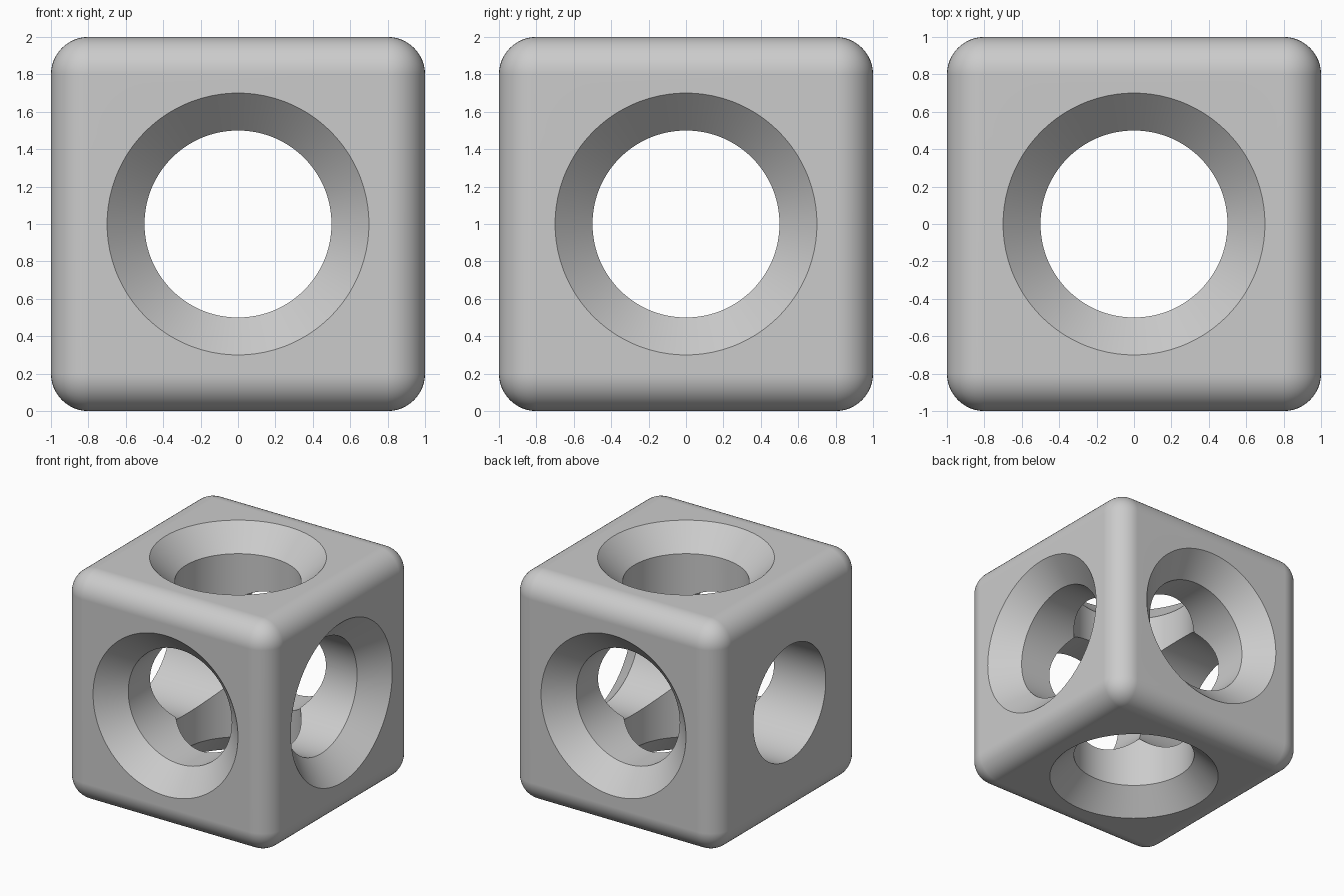
import bpy, bmesh
from math import pi, cos, sin, radians

if "Cube" in bpy.data.objects:
    bpy.data.objects.remove(bpy.data.objects["Cube"])

R_HOLE, R_SINK, DEPTH, SEG = 0.5, 0.7, 0.2, 128
OVER = 0.05  # cutter overshoot past the faces


def bore(name, rotation, sink_low=True):
    """Round cutter along local z, flared at its ends for the countersinks."""
    r_out = R_SINK + OVER
    low = [(r_out, -1 - OVER), (R_HOLE, -1 + DEPTH)] if sink_low else [(R_HOLE, -1 - OVER)]
    profile = low + [(R_HOLE, 1 - DEPTH), (r_out, 1 + OVER)]
    bm = bmesh.new()
    rings = [[bm.verts.new((r * cos(2 * pi * i / SEG), r * sin(2 * pi * i / SEG), z))
              for i in range(SEG)] for r, z in profile]
    for a, b in zip(rings, rings[1:]):
        for i in range(SEG):
            j = (i + 1) % SEG
            bm.faces.new((a[i], a[j], b[j], b[i]))
    bm.faces.new(rings[0][::-1])
    bm.faces.new(rings[-1])
    bmesh.ops.recalc_face_normals(bm, faces=bm.faces)
    mesh = bpy.data.meshes.new(name)
    bm.to_mesh(mesh)
    bm.free()
    ob = bpy.data.objects.new(name, mesh)
    bpy.context.collection.objects.link(ob)
    ob.location = (0, 0, 1)
    ob.rotation_euler = rotation
    ob.hide_render = True
    return ob


# Cutters: countersunk on every face except the left one
cutters = [
    bore("vertical_bore", (0, 0, 0)),
    bore("front_back_bore", (pi / 2, 0, 0)),
    bore("side_bore", (0, pi / 2, 0), sink_low=False),
]

# Rounded block
bpy.ops.mesh.primitive_cube_add(size=2, location=(0, 0, 1))
block = bpy.context.object
block.name = "bored_block"
bevel = block.modifiers.new("rounded_edges", 'BEVEL')
bevel.width = 0.2
bevel.segments = 12
bevel.limit_method = 'NONE'

# Three crossing holes
for c in cutters:
    cut = block.modifiers.new(c.name, 'BOOLEAN')
    cut.operation = 'DIFFERENCE'
    cut.solver = 'EXACT'
    cut.object = c
bpy.context.view_layer.update()
for m in list(block.modifiers):
    bpy.ops.object.modifier_apply(modifier=m.name)
for c in cutters:
    bpy.data.objects.remove(c)

# Smooth fillets and bores, crisp rims
bpy.ops.object.shade_smooth_by_angle(angle=radians(25))
weighted = block.modifiers.new("flat_face_normals", 'WEIGHTED_NORMAL')
weighted.keep_sharp = True
